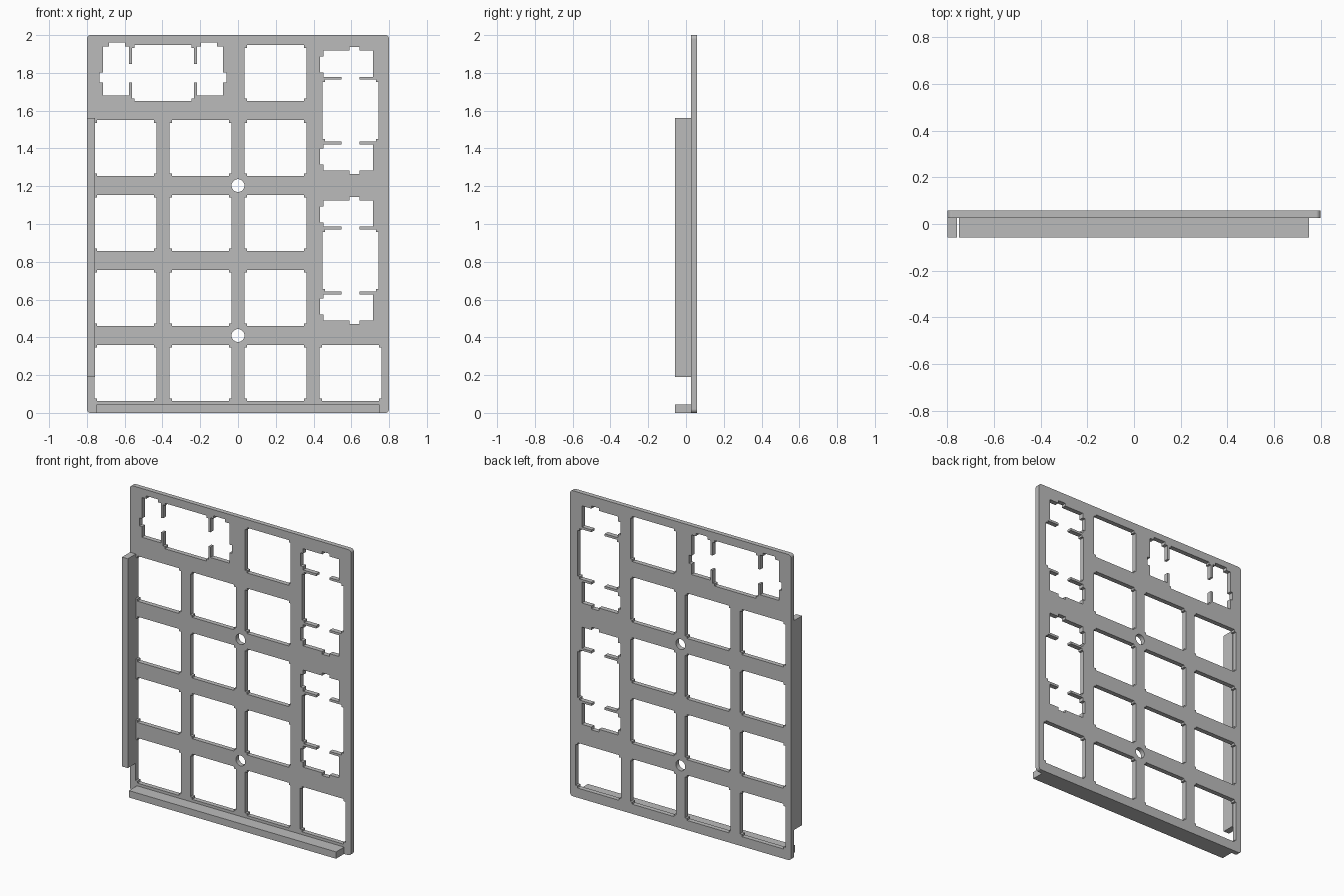
import bpy
import bmesh
import math
from mathutils import Vector

cube = bpy.data.objects.get("Cube")
if cube:
    bpy.data.objects.remove(cube, do_unlink=True)

grey = bpy.data.materials.new("plain grey")
grey.use_nodes = True
colour = (0.5, 0.5, 0.5, 1)
grey.diffuse_color = colour
grey.node_tree.nodes["Principled BSDF"].inputs["Base Color"].default_value = colour

PITCH = 0.397
FRONT, SEAM, BACK = -0.057, 0.026, 0.057


def arc(cx, cz, r, start, end, steps):
    angles = [start + (end - start) * i / steps for i in range(steps + 1)]
    return [(cx + r * math.cos(a), cz + r * math.sin(a)) for a in angles]


def rounded_rect(w, z0, z1, r):
    corners = [(w - r, z1 - r), (r - w, z1 - r), (r - w, z0 + r), (w - r, z0 + r)]
    pts = []
    for i, (x, z) in enumerate(corners):
        pts += arc(x, z, r, i * math.pi / 2, (i + 1) * math.pi / 2, 6)
    return pts


def key_hole(cx, cz, w=0.165, h=0.148, n=0.014):
    # Rectangle with a small square step left in each corner
    quarter = [(w, h - n), (w - n, h - n), (w - n, h)]
    pts = quarter + [(-x, z) for x, z in reversed(quarter)]
    pts += [(x, -z) for x, z in reversed(pts)]
    return [(cx + x, cz + z) for x, z in pts]


def long_key_hole(cx, cz, sideways=False):
    # Upper half of the tall opening: centre window, narrow neck, end pocket
    half = [(0.149, 0.150), (0.134, 0.150), (0.134, 0.164), (0.049, 0.164),
            (0.049, 0.179), (0.118, 0.179), (0.118, 0.318), (0.049, 0.318),
            (0.049, 0.336), (-0.004, 0.336), (-0.004, 0.318), (-0.142, 0.318),
            (-0.142, 0.286), (-0.161, 0.286), (-0.161, 0.201), (-0.142, 0.201),
            (-0.142, 0.179), (-0.047, 0.179), (-0.047, 0.164), (-0.134, 0.164),
            (-0.134, 0.150), (-0.149, 0.150)]
    pts = half + [(x, -z) for x, z in reversed(half)]
    if sideways:
        pts = [(z, -x) for x, z in pts]
    return [(cx + x, cz + z) for x, z in pts]


# Plate outline followed by every opening
columns = [(i - 1.5) * PITCH for i in range(4)]
rows = [0.211 + i * PITCH for i in range(5)]
loops = [rounded_rect(0.8, 0, 2, 0.02)]
for c, x in enumerate(columns):
    for r, z in enumerate(rows):
        tall_area = c == 3 and r > 0
        wide_area = c < 2 and r == 4
        if not tall_area and not wide_area:
            loops.append(key_hole(x, z))
for r in (1, 3):
    loops.append(long_key_hole(columns[3], rows[r] + PITCH / 2))
loops.append(long_key_hole(-PITCH, rows[4], sideways=True))
for r in (0, 2):
    loops.append(arc(0, rows[r] + PITCH / 2, 0.034, 0, math.tau * 31 / 32, 31))

curve = bpy.data.curves.new("key_plate", "CURVE")
curve.dimensions = "2D"
curve.fill_mode = "BOTH"
curve.extrude = (BACK - SEAM) / 2
for loop in loops:
    spline = curve.splines.new("POLY")
    spline.points.add(len(loop) - 1)
    for point, (x, z) in zip(spline.points, loop):
        point.co = (x, z, 0, 1)
    spline.use_cyclic_u = True

plate = bpy.data.objects.new("key_plate", curve)
bpy.context.collection.objects.link(plate)
plate.location.y = (SEAM + BACK) / 2
plate.rotation_euler.x = math.pi / 2
curve.materials.append(grey)
bpy.ops.object.select_all(action="DESELECT")
plate.select_set(True)
bpy.context.view_layer.objects.active = plate
bpy.ops.object.convert(target="MESH")
plate = bpy.context.object
for face in plate.data.polygons:
    face.use_smooth = False


def bar(name, low, high):
    bm = bmesh.new()
    bmesh.ops.create_cube(bm, size=1)
    low, high = Vector(low), Vector(high)
    bmesh.ops.scale(bm, vec=high - low, verts=bm.verts)
    bmesh.ops.translate(bm, vec=(low + high) / 2, verts=bm.verts)
    mesh = bpy.data.meshes.new(name)
    bm.to_mesh(mesh)
    bm.free()
    mesh.materials.append(grey)
    bpy.context.collection.objects.link(bpy.data.objects.new(name, mesh))


# Support ribs on the front
bar("right_side_rib", (-0.8, FRONT, 0.19), (-0.758, SEAM, 1.56))
bar("bottom_rib", (-0.75, FRONT, 0), (0.75, SEAM, 0.045))
